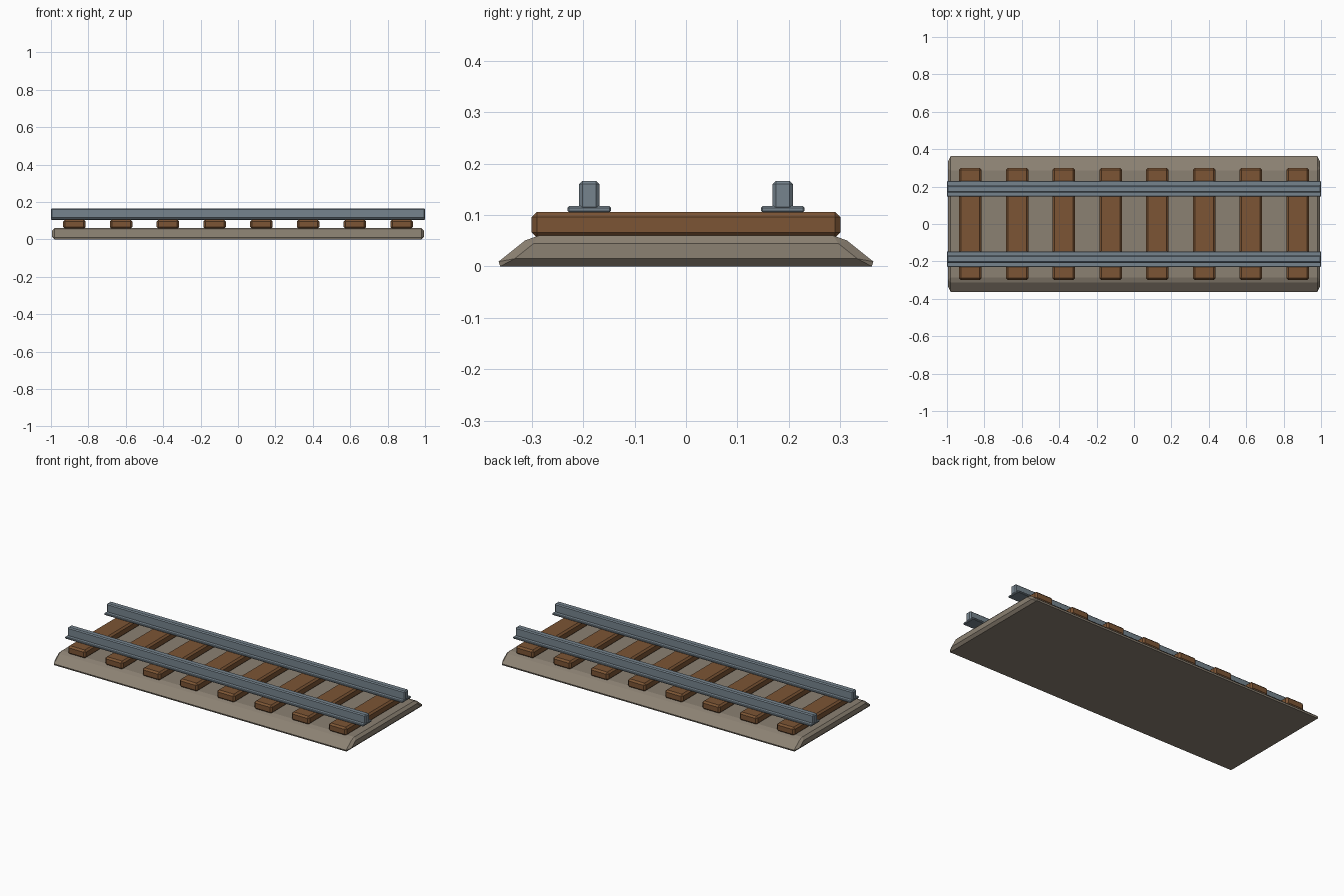
import bpy

if "Cube" in bpy.data.objects:
    bpy.data.objects.remove(bpy.data.objects["Cube"])


def material(name, rgb):
    m = bpy.data.materials.new(name)
    m.diffuse_color = (*rgb, 1)
    m.use_nodes = True
    m.node_tree.nodes["Principled BSDF"].inputs["Base Color"].default_value = m.diffuse_color
    return m


GRAVEL = material("gravel", (0.26, 0.22, 0.17))
WOOD = material("wood", (0.20, 0.09, 0.035))
STEEL = material("steel", (0.18, 0.23, 0.27))


def prism(name, x, length, profile, bevel, mat):
    """Extrude a (y, z) profile along x and chamfer every edge."""
    n = len(profile)
    verts = [(x + s * length / 2, y, z) for s in (-1, 1) for y, z in profile]
    faces = [tuple(reversed(range(n))), tuple(range(n, 2 * n))]
    faces += [(i, (i + 1) % n, n + (i + 1) % n, n + i) for i in range(n)]
    mesh = bpy.data.meshes.new(name)
    mesh.from_pydata(verts, [], faces)
    mesh.materials.append(mat)
    ob = bpy.data.objects.new(name, mesh)
    bpy.context.collection.objects.link(ob)
    mod = ob.modifiers.new("chamfer", "BEVEL")
    mod.width = bevel
    mod.segments = 1
    mod.limit_method = 'NONE'
    return ob


def rect(y, width, z0, z1):
    a, b = y - width / 2, y + width / 2
    return [(a, z0), (b, z0), (b, z1), (a, z1)]


# Gravel bed with sloped shoulders
prism("ballast_bed", 0, 1.99,
      [(-0.376, 0), (0.376, 0), (0.301, 0.06), (-0.301, 0.06)], 0.015, GRAVEL)

# Wooden sleepers
for i in range(8):
    prism(f"sleeper_{i + 1}", -0.875 + 0.25 * i, 0.12,
          rect(0, 0.60, 0.056, 0.106), 0.010, WOOD)

# Rails: wide flat foot plus upright head
for side, y in (("front", -0.188), ("back", 0.188)):
    prism(f"{side}_rail_foot", 0, 2.0, rect(y, 0.084, 0.105, 0.117), 0.003, STEEL)
    prism(f"{side}_rail_head", 0, 2.0, rect(y, 0.039, 0.110, 0.166), 0.006, STEEL)
